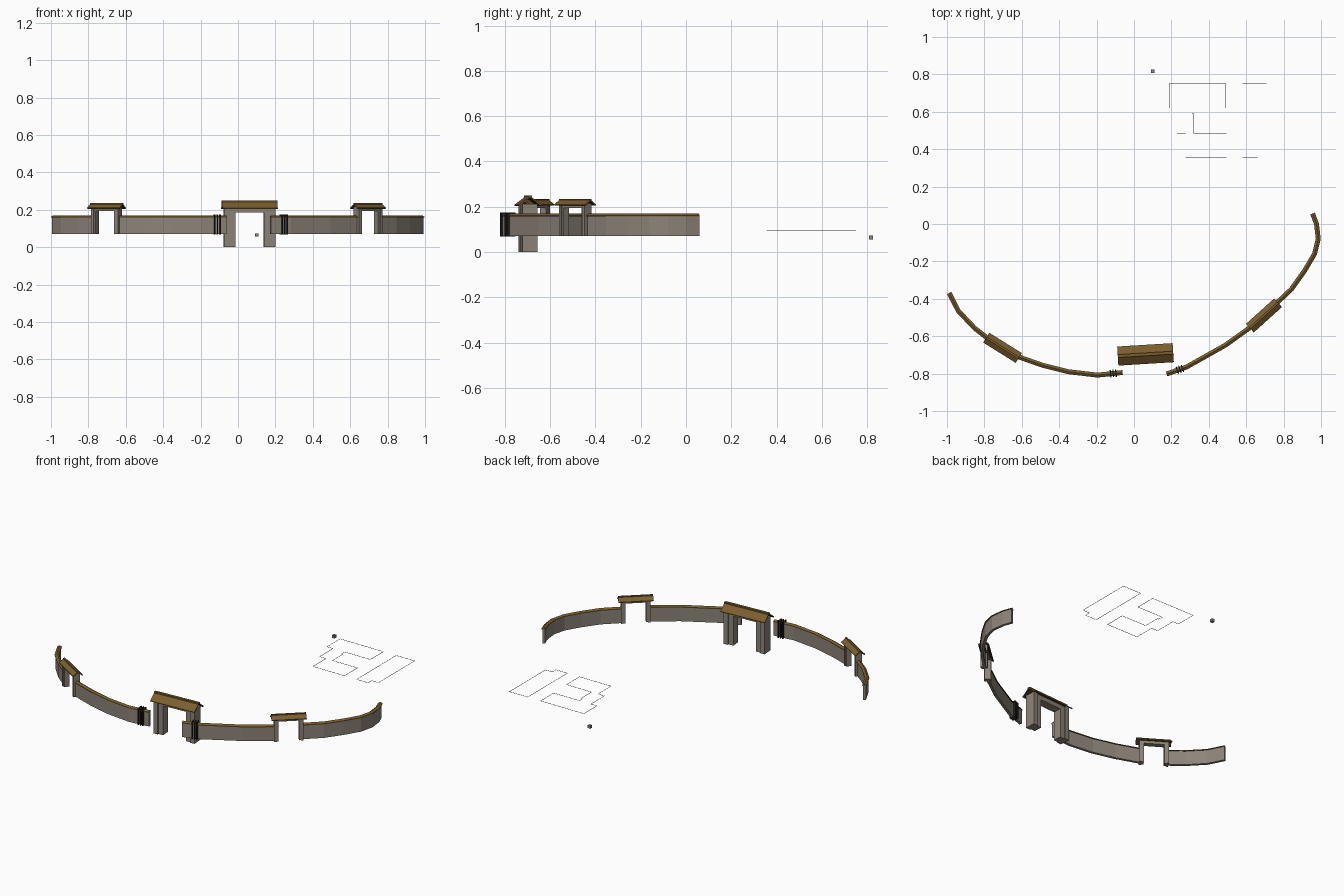
import bpy, bmesh, math
from mathutils import Vector, Matrix

if "Cube" in bpy.data.objects:
    bpy.data.objects.remove(bpy.data.objects["Cube"])


def material(name, rgb):
    m = bpy.data.materials.new(name)
    m.diffuse_color = (*rgb, 1)
    m.use_nodes = True
    m.node_tree.nodes["Principled BSDF"].inputs["Base Color"].default_value = m.diffuse_color
    return m


STONE = material("warm_grey_stone", (0.265, 0.23, 0.19))
TILE = material("brown_roof", (0.195, 0.112, 0.027))
SOFFIT = material("dark_brown_soffit", (0.05, 0.03, 0.012))
DARK = material("black_band", (0.012, 0.012, 0.014))


def finish(name, bm, mat, matrix=None):
    bmesh.ops.recalc_face_normals(bm, faces=bm.faces)
    me = bpy.data.meshes.new(name)
    bm.to_mesh(me)
    bm.free()
    me.materials.append(mat)
    ob = bpy.data.objects.new(name, me)
    bpy.context.collection.objects.link(ob)
    if matrix:
        ob.matrix_world = matrix
    return ob


def box(name, x0, x1, y0, y1, z0, z1, mat, matrix=None):
    bm = bmesh.new()
    bmesh.ops.create_cube(bm, size=1)
    for v in bm.verts:
        v.co = ((x0 + x1) / 2 + v.co.x * (x1 - x0),
                (y0 + y1) / 2 + v.co.y * (y1 - y0),
                (z0 + z1) / 2 + v.co.z * (z1 - z0))
    return finish(name, bm, mat, matrix)


def sweep(name, path, section, mat, closed=False, matrix=None):
    """Sweep a (side, height) section along a flat path with mitred corners."""
    pts = [Vector(p) for p in path]
    n = len(pts)
    bm = bmesh.new()
    rings = []
    for i, p in enumerate(pts):
        a = (p - pts[i - 1]).normalized() if i or closed else None
        b = (pts[(i + 1) % n] - p).normalized() if i < n - 1 or closed else None
        a, b = a or b, b or a
        na, nb = Vector((-a.y, a.x)), Vector((-b.y, b.x))
        side = (na + nb) / (1 + na.dot(nb))
        rings.append([bm.verts.new((p.x + side.x * s, p.y + side.y * s, z))
                      for s, z in section])
    k = len(section)
    for i in range(n if closed else n - 1):
        r, q = rings[i], rings[(i + 1) % n]
        for j in range(k):
            bm.faces.new((r[j], r[(j + 1) % k], q[(j + 1) % k], q[j]))
    if not closed:
        bm.faces.new(rings[0])
        bm.faces.new(rings[-1])
    return finish(name, bm, mat, matrix)


def darken_underside(ob):
    """Second colour on every face that looks down."""
    ob.data.materials.append(SOFFIT)
    for p in ob.data.polygons:
        if p.normal.z < -0.1:
            p.material_index = 1


# Curved wall pieces, each with a low ridged cap
walls = {
    "left_outer": [(-0.988, -.369), (-.939, -.465), (-.853, -.556), (-.775, -.617)],
    "left_inner": [(-.635, -.704), (-.49, -.755), (-.35, -.79), (-.195, -.808), (-.061, -.794)],
    "right_inner": [(.174, -.802), (.28, -.765), (.49, -.647), (.635, -.543)],
    "right_outer": [(.75, -.435), (.842, -.348), (.912, -.25), (.965, -.16),
                    (.985, -.08), (.976, 0), (.955, .056)],
}
WALL = [(-.008, .07), (.008, .07), (.008, .16), (-.008, .16)]
CAP = [(-.013, .158), (.013, .158), (.013, .162), (0, .170), (-.013, .162)]
for name, path in walls.items():
    sweep(name + "_wall", path, WALL, STONE)
    darken_underside(sweep(name + "_cap", path, CAP, TILE))


# Roofed gateway: stepped posts, lintel, gabled roof and ridge cap
def gateway(name, centre, angle, base, length, depth, eave, ridge, outer, step, inner, post_depth, head):
    mat = Matrix.Translation((*centre, 0)) @ Matrix.Rotation(math.radians(angle), 4, 'Z')
    d, h = post_depth / 2, length / 2
    for side, s in (("left", -1), ("right", 1)):
        a, b, c = s * outer, s * step, s * inner
        box(f"{name}_{side}_pier", min(a, b), max(a, b), -d, d, base, eave + .008, STONE, mat)
        box(f"{name}_{side}_jamb", min(b, c), max(b, c), -d * .78, d * .78, base, eave + .008, STONE, mat)
    box(name + "_lintel", -inner, inner, -d * .78, d * .78, head, eave + .008, STONE, mat)
    w, t, r = depth / 2, .009, depth * .08
    chevron = [(-w, eave), (-w + .004, eave - .002), (0, ridge - t),
               (w - .004, eave - .002), (w, eave), (w, eave + .004), (0, ridge - .002), (-w, eave + .004)]
    darken_underside(sweep(name + "_roof", [(-h, 0), (h, 0)], chevron, TILE, matrix=mat))
    box(name + "_ridge", -h, h, -r, r, ridge - .008, ridge, TILE, mat)


gateway("main_gate", (.0615, -.697), 3.5, 0, .297, .102, .205, .25, .138, .108, .076, .068, .185)
gateway("left_gate", (-.703, -.662), -32, .07, .205, .062, .207, .235, .085, .070, .059, .042, .194)
gateway("right_gate", (.695, -.489), 42, .07, .203, .062, .207, .235, .085, .070, .059, .042, .194)

# Three dark bands clasping the wall on each side of the main gate
for name, x, y, ang in (("left", -.111, -.799, 6), ("right", .245, -.777, 20)):
    m = Matrix.Translation((x, y, 0)) @ Matrix.Rotation(math.radians(ang), 4, 'Z')
    for i in (-1, 0, 1):
        box(f"{name}_wall_band_{i + 2}", i * .0145 - .003, i * .0145 + .003,
            -.020, .020, .069, .175, DARK, m)

# Hair-thin building outlines behind the wall
e = .0008
WIRE = [(-e, .097 - e), (e, .097 - e), (e, .097 + e), (-e, .097 + e)]
sweep("courtyard_outline", [(.188, .75), (.188, .62), (.23, .62), (.23, .485), (.275, .485),
                            (.275, .355), (.495, .355), (.495, .485), (.32, .485), (.32, .59),
                            (.31, .59), (.31, .62), (.49, .62), (.49, .75)], WIRE, STONE, True)
sweep("hall_outline", [(.58, .75), (.58, .355), (.66, .355), (.66, .39), (.708, .39),
                       (.708, .75)], WIRE, STONE, True)

# Small marker block
box("marker_block", .091, .109, .807, .825, .056, .074, STONE)
